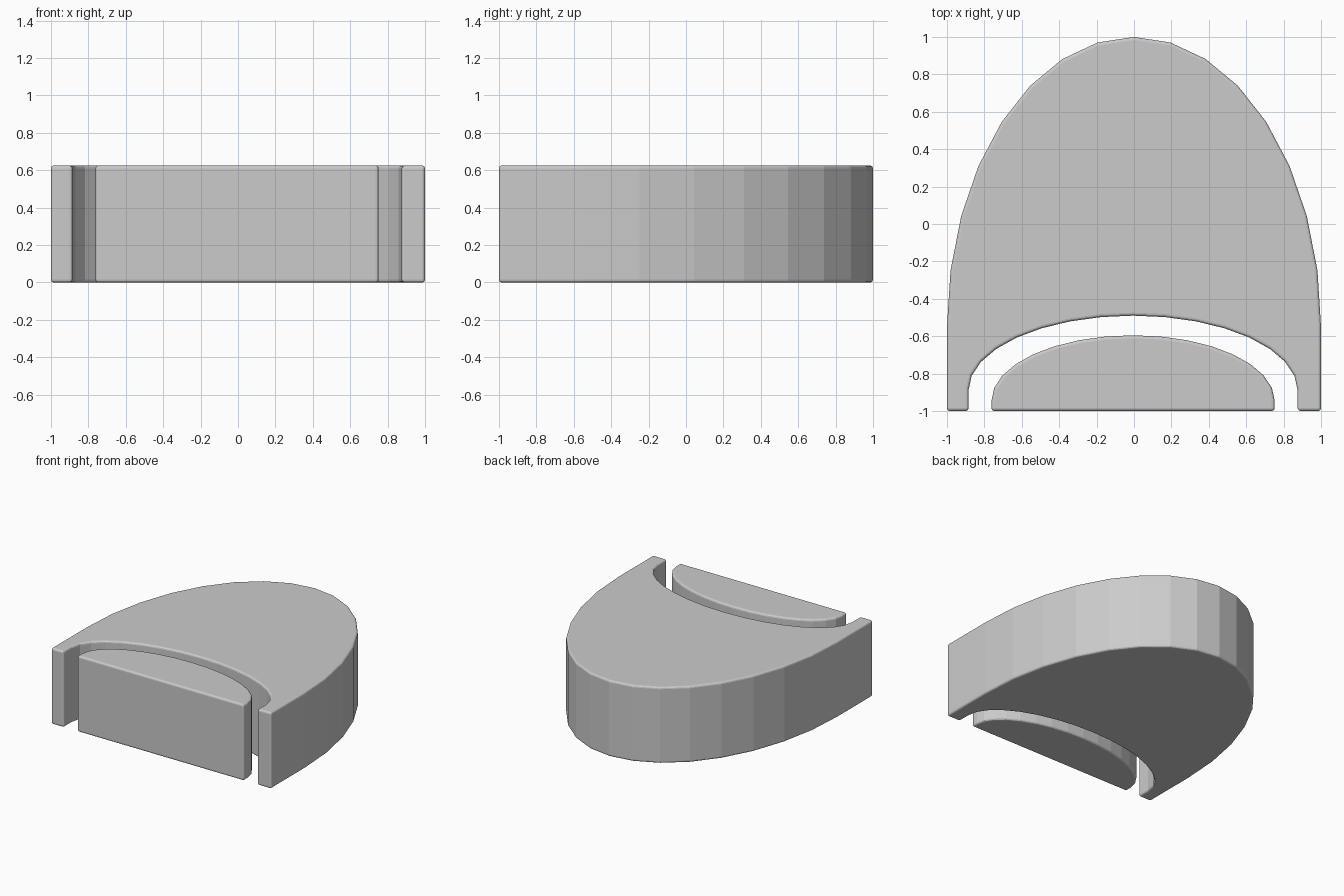
import bpy, bmesh
from math import sin, cos, pi

if "Cube" in bpy.data.objects:
    bpy.data.objects.remove(bpy.data.objects["Cube"])

HEIGHT = 0.625
FRONT = -1.0


def arch(cx, cy, rx, ry, n=16):
    """Half-ellipse running from left to right, with straight legs to the front."""
    arc = [(cx - rx * cos(pi * i / n), cy + ry * sin(pi * i / n)) for i in range(n + 1)]
    return [(cx - rx, FRONT)] + arc + [(cx + rx, FRONT)]


def extruded_part(name, outline):
    bm = bmesh.new()
    base = bm.faces.new([bm.verts.new((x, y, 0)) for x, y in outline])
    top = bmesh.ops.extrude_face_region(bm, geom=[base])["geom"]
    bmesh.ops.translate(bm, vec=(0, 0, HEIGHT),
                        verts=[g for g in top if isinstance(g, bmesh.types.BMVert)])
    bmesh.ops.recalc_face_normals(bm, faces=bm.faces[:])
    mesh = bpy.data.meshes.new(name)
    bm.to_mesh(mesh)
    bm.free()
    obj = bpy.data.objects.new(name, mesh)
    bpy.context.collection.objects.link(obj)
    # Small rounded rim; the shallow facet edges stay crisp
    bevel = obj.modifiers.new("rim", 'BEVEL')
    bevel.width = 0.016
    bevel.segments = 3
    bevel.limit_method = 'ANGLE'
    bevel.angle_limit = 0.6
    return obj


# Domed outer body with an arched recess at the front
outer = arch(0, -0.55, 1.0, 1.55)
recess = arch(-0.005, -0.89, 0.88, 0.40)
extruded_part("arched_body", outer + recess[::-1])

# Separate half-round block sitting inside the recess
extruded_part("front_insert", arch(-0.005, -0.945, 0.757, 0.35))
